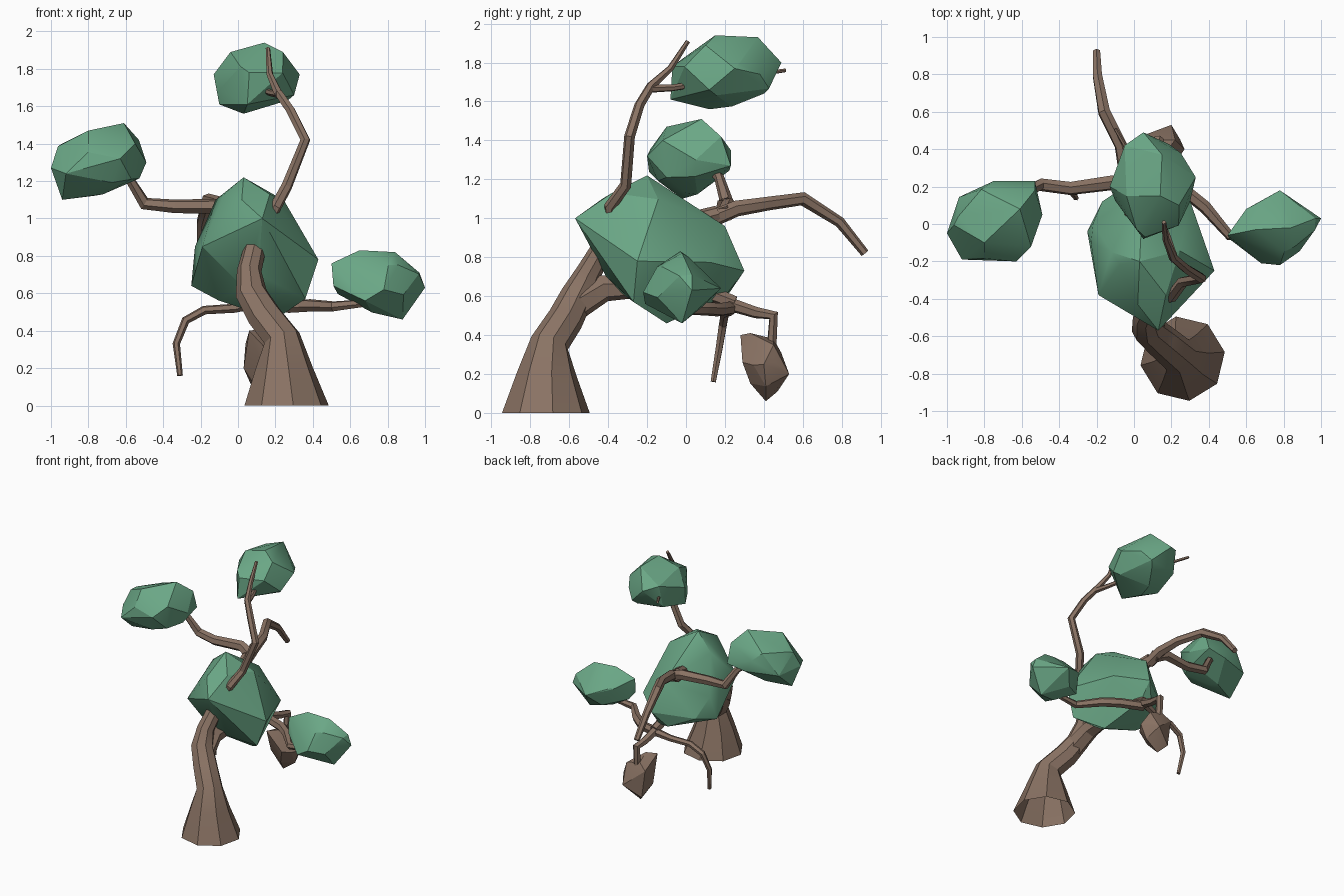
import bpy, bmesh, math
from mathutils import Vector, Euler


def material(name, rgb):
    m = bpy.data.materials.new(name)
    m.diffuse_color = (*rgb, 1)
    return m


BARK = material("bark brown", (0.254, 0.171, 0.127))
LEAF = material("leaf green", (0.145, 0.386, 0.238))


def finish(bm, name, mat):
    bmesh.ops.recalc_face_normals(bm, faces=bm.faces)
    me = bpy.data.meshes.new(name)
    bm.to_mesh(me)
    bm.free()
    me.materials.append(mat)
    ob = bpy.data.objects.new(name, me)
    bpy.context.collection.objects.link(ob)
    bpy.ops.object.select_all(action='DESELECT')
    ob.select_set(True)
    bpy.context.view_layer.objects.active = ob
    bpy.ops.object.shade_smooth_by_angle(angle=math.radians(25))
    return ob


def limb(name, path, sides=6, upright=False):
    """Tapered faceted tube along (x, y, z, radius) points; upright = level open foot."""
    pts = [Vector(p[:3]) for p in path]
    n = len(pts)
    bm = bmesh.new()
    rings, side, prev = [], None, None
    for i, p in enumerate(pts):
        back = (p - pts[i - 1]).normalized() if i else Vector()
        ahead = (pts[i + 1] - p).normalized() if i < n - 1 else Vector()
        t = (back + ahead).normalized()
        if i == 0 and upright:
            t = Vector((0, 0, 1))
        if side is None:
            side = t.orthogonal().normalized()
        else:
            side = prev.rotation_difference(t) @ side
        prev = t
        up = t.cross(side)
        ring = []
        for k in range(sides):
            a = 2 * math.pi * (k + (0.2 if upright else 0.5)) / sides
            ring.append(bm.verts.new(p + path[i][3] * (side * math.cos(a) + up * math.sin(a))))
        rings.append(ring)
    for a, b in zip(rings, rings[1:]):
        for k in range(sides):
            j = (k + 1) % sides
            bm.faces.new((a[k], a[j], b[j], b[k]))
    if not upright:
        bm.faces.new(rings[0])
    bm.faces.new(rings[-1])
    return finish(bm, name, BARK)


def clump(name, center, radii, corners, mat=LEAF, turn=0.5, slope=0.0):
    """Faceted lump: hull of a turned, sloped icosahedron and a few corner points."""
    bm = bmesh.new()
    bmesh.ops.create_icosphere(bm, subdivisions=1, radius=1,
                               matrix=Euler((turn, turn * 0.7, turn * 1.9)).to_matrix().to_4x4())
    for v in bm.verts:
        c = Vector((v.co.x * radii[0], v.co.y * radii[1], v.co.z * radii[2]))
        c.z += slope * c.y
        v.co = c + Vector(center)
    for c in corners:
        bm.verts.new(c)
    r = bmesh.ops.convex_hull(bm, input=bm.verts[:])
    junk = {g for g in r["geom_interior"] + r["geom_unused"] if isinstance(g, bmesh.types.BMVert)}
    bmesh.ops.delete(bm, geom=list(junk), context='VERTS')
    return finish(bm, name, mat)


# Leaning trunk with flared foot, running on through the main canopy
limb("trunk", [(.26, -.72, 0, .228), (.245, -.715, .2, .155), (.235, -.7, .36, .1),
               (.14, -.62, .48, .093), (.07, -.56, .6, .085), (.06, -.5, .72, .066),
               (.1, -.41, .88, .058), (.04, -.1, .95, .052), (-.03, .16, 1.02, .045)], 8, True)

# Upper branches
limb("back_branch", [(-.03, .14, 1.0, .045), (-.04, .26, 1.05, .042), (-.07, .42, 1.075, .036),
                     (-.16, .6, 1.1, .035), (-.195, .79, .98, .028), (-.2, .92, .82, .022)])
limb("left_branch", [(-.02, .2, 1.02, .045), (-.12, .22, 1.065, .042), (-.34, .19, 1.065, .037),
                     (-.5, .21, 1.08, .035), (-.58, .17, 1.21, .026), (-.68, .1, 1.28, .018)])
limb("top_branch", [(.1, -.37, .88, .04), (.2, -.39, 1.06, .032), (.26, -.31, 1.17, .03),
                    (.36, -.29, 1.42, .028), (.28, -.24, 1.58, .026), (.21, -.18, 1.68, .024),
                    (.17, -.08, 1.77, .018), (.16, .01, 1.91, .012)])
limb("top_side_twig", [(.22, -.2, 1.665, .022), (.18, -.07, 1.67, .018),
                       (.05, .25, 1.72, .014), (-.1, .51, 1.76, .01)])

# Lower branches, meeting below the canopy
limb("lower_branch", [(.1, -.6, .53, .08), (.07, -.42, .64, .07), (.08, -.2, .65, .055),
                      (.1, .08, .63, .042), (.11, .25, .565, .036)])
limb("right_branch", [(.1, .23, .54, .036), (.28, .17, .53, .036), (.38, .09, .535, .035),
                      (.51, -.06, .53, .028), (.7, -.06, .55, .02)])
limb("hanging_twig", [(.12, .25, .555, .032), (-.02, .22, .52, .025), (-.18, .2, .51, .024),
                      (-.28, .19, .455, .023), (-.33, .17, .33, .02), (-.31, .14, .16, .015)])
limb("pod_branch", [(.11, .22, .56, .036), (.12, .36, .515, .03), (.13, .45, .5, .03),
                    (.13, .44, .34, .026)])

# Hanging brown pod
clump("hanging_pod", (.15, .41, .23), (.11, .1, .13),
      [(.06, .28, .4), (.13, .33, .41), (.1, .45, .38), (.04, .47, .33), (.03, .38, .2),
       (.2, .53, .2), (.07, .47, .11), (.12, .41, .06), (.27, .4, .25), (.22, .45, .35),
       (.19, .29, .26)], BARK, 0.3)

# Leaf clumps
clump("main_canopy", (.07, -.13, .83), (.31, .38, .32),
      [(.13, -.57, 1.0), (.03, -.2, 1.22), (.17, -.38, 1.13), (.02, -.43, 1.1),
       (.43, -.25, .78), (.36, -.27, .57), (.2, -.1, .46), (.03, -.35, .63), (-.25, -.04, .64),
       (-.23, -.1, .85), (-.19, -.38, .85), (-.12, -.15, 1.1), (.1, .3, .73), (.05, .2, .96),
       (.24, .1, .75), (-.17, .12, .68), (.1, .2, .6)], slope=-0.3)
clump("left_canopy", (-.745, .02, 1.3), (.25, .22, .18),
      [(-1, -.05, 1.27), (-.94, -.02, 1.1), (-.92, -.19, 1.24), (-.94, .04, 1.4),
       (-.8, -.1, 1.47), (-.61, .08, 1.51), (-.53, .23, 1.27), (-.53, .18, 1.42),
       (-.49, .05, 1.3), (-.55, -.12, 1.4), (-.63, -.2, 1.32), (-.75, .23, 1.35),
       (-.57, -.1, 1.21), (-.72, 0, 1.13)], turn=0.9)
clump("right_canopy", (.75, -.03, .65), (.23, .16, .16),
      [(.5, -.06, .76), (.51, -.08, .64), (.65, -.03, .83), (.84, -.02, .82),
       (1, .03, .63), (.88, -.02, .46), (.66, 0, .53), (.78, .18, .64), (.6, .08, .7),
       (.78, -.22, .62), (.68, -.21, .56), (.86, -.12, .75), (.97, .03, .71)], turn=1.3)
clump("top_canopy", (.1, .2, 1.74), (.22, .28, .17),
      [(-.13, .2, 1.77), (-.05, .42, 1.84), (.14, .15, 1.94), (.15, .37, 1.93),
       (-.04, .15, 1.89), (.05, .49, 1.8), (.33, .25, 1.77), (.3, .12, 1.66), (.24, .1, 1.89),
       (.06, -.07, 1.78), (.05, -.08, 1.61), (.03, .12, 1.56), (.16, .4, 1.64),
       (.25, .38, 1.74), (-.1, .15, 1.61), (-.06, .38, 1.66)], turn=0.2)
